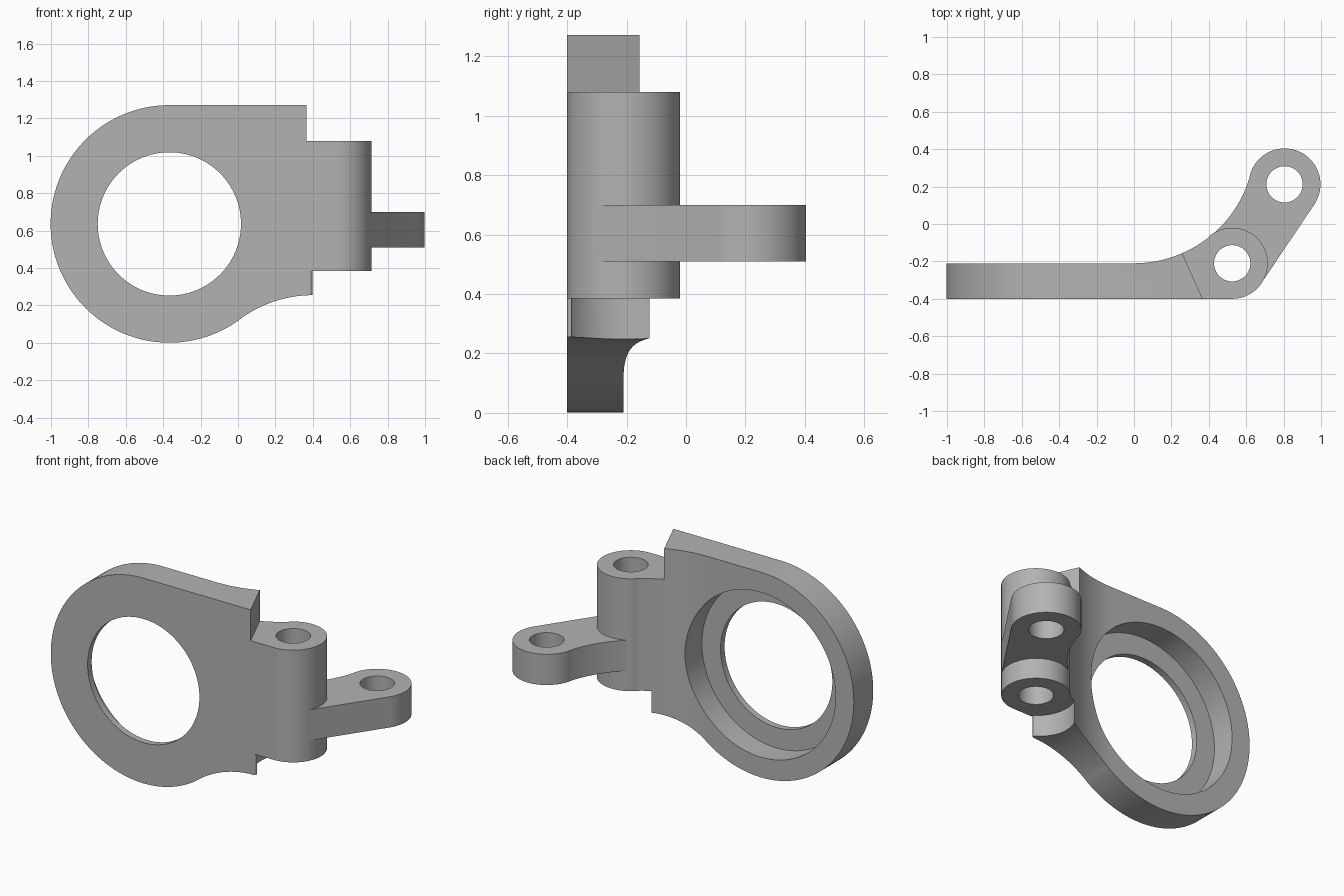
import bpy, bmesh, math
from math import cos, sin, radians, degrees, atan2

cube = bpy.data.objects.get("Cube")
if cube:
    bpy.data.objects.remove(cube, do_unlink=True)

grey = bpy.data.materials.new("plain grey")
grey.use_nodes = True
GREY = (0.45, 0.45, 0.45, 1)
grey.diffuse_color = GREY
grey.node_tree.nodes["Principled BSDF"].inputs["Base Color"].default_value = GREY


def arc(c, r, a0, a1, n=32):
    """Points along an arc, angles in degrees."""
    angles = [radians(a0 + (a1 - a0) * i / n) for i in range(n + 1)]
    return [(c[0] + r * cos(a), c[1] + r * sin(a)) for a in angles]


def prism(name, outline, lo, hi, upright=False):
    """Extrude an outline along z, or along y when upright."""
    place = (lambda p, d: (p[0], d, p[1])) if upright else (lambda p, d: (p[0], p[1], d))
    bm = bmesh.new()
    face = bm.faces.new([bm.verts.new(place(p, lo)) for p in outline])
    top = bmesh.ops.extrude_face_region(bm, geom=[face])["geom"]
    shift = (0, hi - lo, 0) if upright else (0, 0, hi - lo)
    bmesh.ops.translate(bm, vec=shift, verts=[v for v in top if isinstance(v, bmesh.types.BMVert)])
    bmesh.ops.recalc_face_normals(bm, faces=bm.faces)
    mesh = bpy.data.meshes.new(name)
    bm.to_mesh(mesh)
    bm.free()
    mesh.materials.append(grey)
    obj = bpy.data.objects.new(name, mesh)
    bpy.context.collection.objects.link(obj)
    return obj


def combine(target, other, operation):
    mod = target.modifiers.new("combine", "BOOLEAN")
    mod.operation = operation
    mod.solver = "EXACT"
    mod.object = other
    bpy.context.view_layer.objects.active = target
    bpy.ops.object.modifier_apply(modifier=mod.name)
    bpy.data.objects.remove(other, do_unlink=True)


FRONT, BACK = -0.40, -0.21
BOSS, BOSS_R = (0.525, -0.21), 0.19
ARM, ARM_R = (0.805, 0.212), 0.192
SWEEP, SWEEP_R = (0, 0.434), 0.644      # concave rear curve
RING = (-0.367, 0.636)

boss_dir = degrees(atan2(BOSS[1] - SWEEP[1], BOSS[0]))
arm_dir = degrees(atan2(ARM[1] - SWEEP[1], ARM[0]))

# Plate and hinge barrel share one plan outline
plan = [(-1.2, FRONT)] + arc(BOSS, BOSS_R, -90, 180 + boss_dir, 48)
plan += arc(SWEEP, SWEEP_R, boss_dir, -90)[1:] + [(-1.2, BACK)]
body = prism("hinge_bracket", plan, -0.1, 1.4)

# Front silhouette: round ring, straight top, curved underside
FILLET, FILLET_R = (0.40, -0.40), 0.655
meet = degrees(atan2(FILLET[1] - RING[1], FILLET[0] - RING[0]))
side = arc(RING, 0.635, 90, 360 + meet, 96)
side += arc(FILLET, FILLET_R, 180 + meet, 90)[1:] + [(0.9, 0.255), (0.9, 1.271)]
combine(body, prism("silhouette", side, -0.8, 0.8, True), "INTERSECT")

# Slanted end of the plate above the barrel
slant = [(0.189, 0.0), (0.411, -0.5), (1, -0.5), (1, 0.3), (0.189, 0.3)]
combine(body, prism("upper_cut", slant, 1.08, 1.6), "DIFFERENCE")

# Curved clearance below the barrel, with a rounded front corner
clear = [(0.37, -0.5), (0.385, -0.40), (0.393, -0.395), (0.398, -0.385)]
clear += arc(BOSS, 0.22, 234, 150, 24) + [(0.25, 0.3), (1, 0.3), (1, -0.5)]
combine(body, prism("lower_cut", clear, -0.3, 0.385), "DIFFERENCE")

# Swinging arm, tangent to the barrel
lean = degrees(atan2(ARM[1] - BOSS[1], ARM[0] - BOSS[0])) - 90
arm = [BOSS] + arc(BOSS, BOSS_R - 0.001, lean, lean, 1)[:1]
arm += arc(ARM, ARM_R, lean, 180 + arm_dir, 48)
arm += arc(SWEEP, SWEEP_R + 0.001, arm_dir, boss_dir)[1:]
combine(body, prism("arm", arm, 0.51, 0.70), "UNION")

# Pin holes
for centre in (BOSS, ARM):
    combine(body, prism("pin_hole", arc(centre, 0.097, 0, 360, 48)[:-1], -0.3, 1.6), "DIFFERENCE")

# Ring bore, and the wider recess behind it
combine(body, prism("bore", arc(RING, 0.383, 0, 360, 96)[:-1], -0.8, 0.5, True), "DIFFERENCE")
combine(body, prism("recess", arc(RING, 0.51, 0, 360, 96)[:-1], -0.36, 0.5, True), "DIFFERENCE")

bpy.ops.object.select_all(action="DESELECT")
body.select_set(True)
bpy.context.view_layer.objects.active = body
bpy.ops.object.shade_smooth_by_angle(angle=radians(30))
